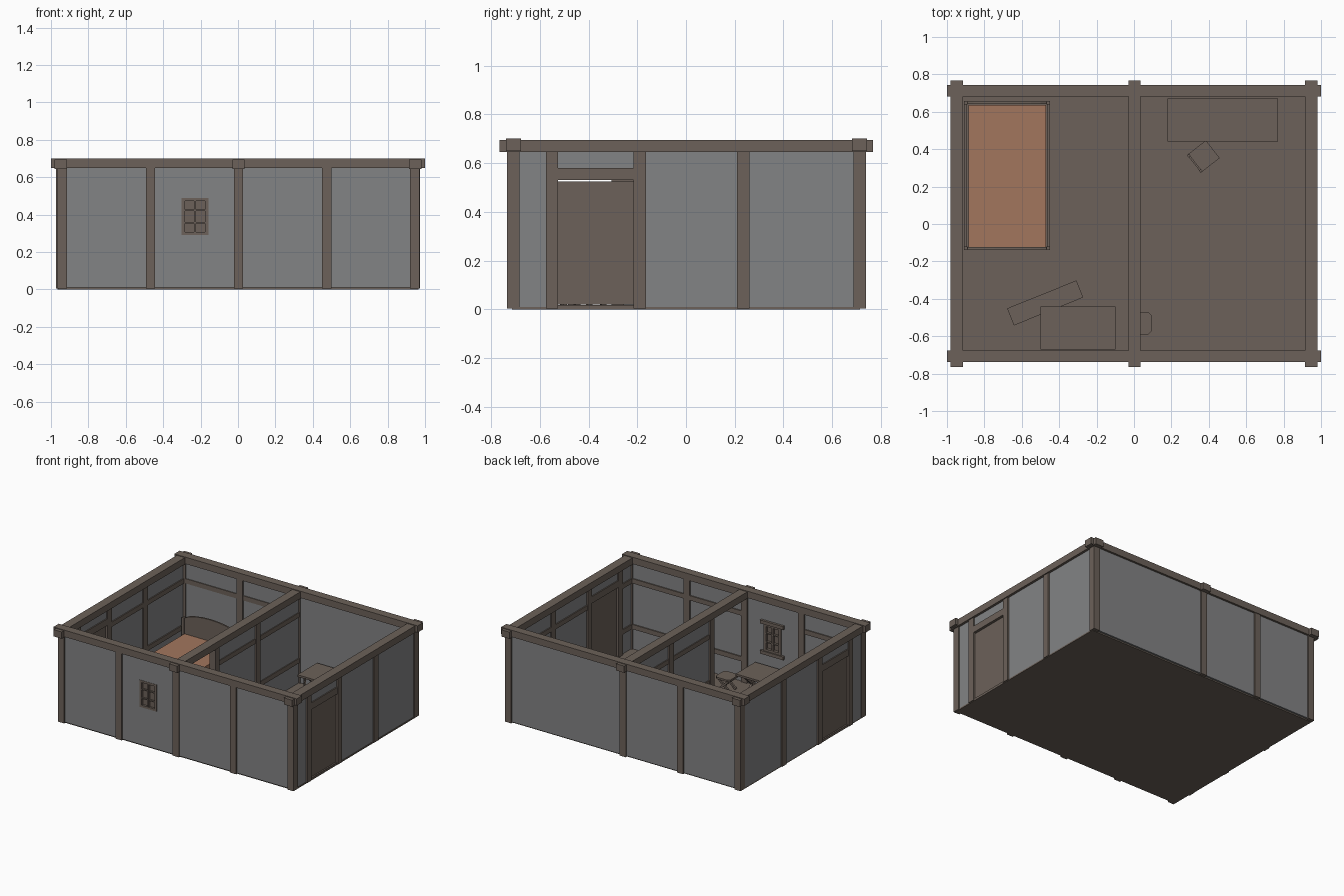
import bpy, math
from mathutils import Matrix, Vector

if "Cube" in bpy.data.objects:
    bpy.data.objects.remove(bpy.data.objects["Cube"])


def mat(name, col):
    m = bpy.data.materials.new(name)
    m.diffuse_color = (*col, 1)
    m.use_nodes = True
    m.node_tree.nodes["Principled BSDF"].inputs["Base Color"].default_value = m.diffuse_color
    return m


WOOD = mat("brown wood", (0.15, 0.12, 0.10))
GREY = mat("grey plaster", (0.225, 0.228, 0.232))
CLOTH = mat("orange cloth", (0.36, 0.18, 0.11))


def mesh(name, verts, faces, m, M=None):
    me = bpy.data.meshes.new(name)
    me.from_pydata([(M @ Vector(v)) if M else v for v in verts], [], faces)
    me.materials.append(m)
    o = bpy.data.objects.new(name, me)
    bpy.context.collection.objects.link(o)
    return o


def box(name, x0, x1, y0, y1, z0, z1, m=WOOD, M=None):
    v = [(x, y, z) for z in (z0, z1) for x, y in ((x0, y0), (x1, y0), (x1, y1), (x0, y1))]
    f = [(3, 2, 1, 0), (4, 5, 6, 7), (0, 1, 5, 4), (1, 2, 6, 5), (2, 3, 7, 6), (3, 0, 4, 7)]
    return mesh(name, v, f, m, M)


def prism_y(name, pts, y0, y1, m=WOOD):
    # extrude an x-z outline along y
    n = len(pts)
    v = [(x, y, z) for y in (y0, y1) for x, z in pts]
    f = [tuple(range(n)), tuple(range(2 * n - 1, n - 1, -1))]
    f += [(i, i + n, (i + 1) % n + n, (i + 1) % n) for i in range(n)]
    return mesh(name, v, f, m)


def prism_z(name, pts, z0, z1, m=WOOD):
    n = len(pts)
    v = [(x, y, z) for z in (z0, z1) for x, y in pts]
    f = [tuple(range(n - 1, -1, -1)), tuple(range(n, 2 * n))]
    f += [(i, (i + 1) % n, (i + 1) % n + n, i + n) for i in range(n)]
    return mesh(name, v, f, m)


def strut(name, a, b, w, M=None):
    # square bar between two points
    a, b = Vector(a), Vector(b)
    if M:
        a, b = M @ a, M @ b
    T = Matrix.Translation(a) @ (b - a).to_track_quat('Z', 'Y').to_matrix().to_4x4()
    box(name, -w, w, -w, w, 0, (b - a).length, WOOD, T)


# floor
box("floor", -0.96, 0.965, -0.715, 0.715, 0, 0.01)

# top beams
for yc in (-0.708, 0.712):
    box("long_beam", -1, 1, yc - 0.031, yc + 0.031, 0.65, 0.70)
for xc in (-0.947, 0.003, 0.947):
    box("cross_beam", xc - 0.033, xc + 0.033, -0.765, 0.768, 0.645, 0.695)

# front and back posts
P = 0.025
front_x = [-0.94, -0.468, 0.003, 0.475, 0.945]
for x in front_x:
    box("front_post", x - P, x + P, -0.735, -0.683, 0.004, 0.65)
for x in (-0.94, -0.468, 0.003, 0.945):
    box("back_post", x - P, x + P, 0.688, 0.738, 0.004, 0.65)

# side posts
side_y = [-0.709, -0.55, -0.19, 0.235, 0.713]
for s in (-1, 1):
    for y in side_y[1:4]:
        box("side_post", s * 0.947 - P, s * 0.947 + P, y - P, y + P, 0.004, 0.65)

# front wall panels, with a window opening in the second bay
WX0, WX1, WZ0, WZ1 = -0.30, -0.16, 0.29, 0.49
for i, (a, b) in enumerate(zip(front_x, front_x[1:])):
    parts = [(a, b, 0.01, 0.66)]
    if i == 1:
        parts = [(a, WX0, 0.01, 0.66), (WX1, b, 0.01, 0.66),
                 (WX0, WX1, 0.01, WZ0), (WX0, WX1, WZ1, 0.66)]
    for x0, x1, z0, z1 in parts:
        box("front_panel", x0, x1, -0.726, -0.694, z0, z1, GREY)
box("back_panel", -0.95, 0.95, 0.696, 0.728, 0.01, 0.66, GREY)

# side wall panels and doors
for s in (-1, 1):
    def sbox(name, d0, d1, y0, y1, z0, z1, m=WOOD):
        xs = sorted((s * d0, s * d1))
        box(name, xs[0], xs[1], y0, y1, z0, z1, m)
    for i, (a, b) in enumerate(zip(side_y, side_y[1:])):
        if i == 1:
            sbox("door", 0.94, 0.956, -0.525, -0.215, 0.02, 0.525)
            sbox("door_lintel", 0.924, 0.970, -0.54, -0.2, 0.53, 0.58)
            sbox("door_sill", 0.93, 0.964, -0.54, -0.2, 0.0, 0.018)
            sbox("over_door_panel", 0.932, 0.962, -0.54, -0.2, 0.58, 0.66, GREY)
        else:
            sbox("side_panel", 0.932, 0.962, a, b, 0.01, 0.66, GREY)
            for z in (0.16, 0.5):
                sbox("side_rail", 0.924, 0.94, a, b, z, z + 0.035)

# inside rails of front and back walls
for z in (0.16, 0.5):
    for x0, x1 in ((-0.93, -0.468), (0.0, 0.94)):
        box("front_rail", x0, x1, -0.70, -0.686, z, z + 0.035)
    box("back_rail", -0.93, 0.0, 0.69, 0.70, z, z + 0.035)

# window: recessed pane, bars, inside casing
cx, cz = (WX0 + WX1) / 2, (WZ0 + WZ1) / 2
box("window_pane", WX0, WX1, -0.712, -0.706, WZ0, WZ1)
for y0, y1 in ((-0.728, -0.712), (-0.706, -0.684)):
    for x in (WX0 + 0.008, WX1 - 0.008):
        box("window_jamb", x - 0.009, x + 0.009, y0, y1, WZ0, WZ1)
    for z in (WZ0 + 0.008, WZ1 - 0.008):
        box("window_head", WX0, WX1, y0, y1, z - 0.008, z + 0.008)
    box("window_mullion", cx - 0.005, cx + 0.005, y0, y1, WZ0, WZ1)
    for k in (-1, 1):
        box("window_bar", WX0, WX1, y0 + 0.002, y1 - 0.002, cz + k * 0.033 - 0.004, cz + k * 0.033 + 0.004)
for z in (WZ0 - 0.025, WZ1):
    box("window_casing", WX0 - 0.025, WX1 + 0.025, -0.696, -0.676, z, z + 0.025)

# partition wall with a doorway at the front end
box("partition_panel", -0.01, 0.016, -0.28, 0.70, 0.01, 0.65, GREY)
for y in (-0.28, 0.2):
    box("partition_post", 0.003 - P, 0.003 + P, y - P, y + P, 0.01, 0.65)
for z in (0.16, 0.5):
    box("partition_rail", -0.016, 0.022, -0.28, 0.70, z, z + 0.035)

# bed
box("mattress", -0.885, -0.47, -0.122, 0.635, 0.10, 0.155, CLOTH)
for x in (-0.9, -0.458):
    box("bed_rail", x - 0.008, x + 0.008, -0.13, 0.65, 0.06, 0.125)
    for y, h in ((-0.13, 0.20), (0.648, 0.27)):
        box("bed_post", x - 0.01, x + 0.01, y - 0.01, y + 0.01, 0.01, h)
box("bed_base", -0.9, -0.458, -0.125, 0.645, 0.075, 0.10)
for y, h, r in ((-0.13, 0.17, 0.03), (0.648, 0.25, 0.06)):
    arc = [(-0.679 + 0.22 * math.cos(t), h + r * math.sin(t))
           for t in (math.pi * i / 10 for i in range(11))]
    prism_y("bed_board", [(-0.899, 0.05), (-0.459, 0.05)] + arc, y - 0.006, y + 0.006)


# tables, bench and stool on crossed legs
def trestle(name, cx, cy, lx, ly, h, ang=0, t=0.015):
    M = Matrix.Translation((cx, cy, 0)) @ Matrix.Rotation(math.radians(ang), 4, 'Z')
    box(name + "_top", -lx / 2, lx / 2, -ly / 2, ly / 2, h - t, h, WOOD, M)
    w = ly * 0.4
    xl = lx * 0.36
    for x in (-xl, xl):
        for k in (-1, 1):
            strut(name + "_leg", (x, -k * w, 0.01), (x, k * w, h - t), 0.008, M)
    strut(name + "_brace", (-xl, 0, h / 2), (xl, 0, h / 2), 0.007, M)


trestle("desk", 0.475, 0.555, 0.59, 0.23, 0.21)
trestle("table", -0.30, -0.555, 0.40, 0.23, 0.195)
trestle("bench", -0.475, -0.422, 0.40, 0.098, 0.11, 22)

# stool with clipped corners, in the doorway
sx, sy, r, c = 0.035, -0.53, 0.06, 0.018
pts = [(r, -r + c), (r, r - c), (r - c, r), (-r + c, r), (-r, r - c), (-r, -r + c), (-r + c, -r), (r - c, -r)]
prism_z("stool_seat", [(sx + a, sy + b) for a, b in pts], 0.098, 0.112)
for y in (-0.035, 0.035):
    for k in (-1, 1):
        strut("stool_leg", (sx - k * 0.05, sy + y, 0.01), (sx + k * 0.05, sy + y, 0.1), 0.007)

# chair, turned towards the desk
C = Matrix.Translation((0.37, 0.36, 0)) @ Matrix.Rotation(math.radians(38), 4, 'Z')
box("chair_seat", -0.06, 0.065, -0.06, 0.06, 0.108, 0.12, WOOD, C)
for y in (-0.052, 0.052):
    box("chair_front_leg", 0.048, 0.062, y - 0.007, y + 0.007, 0.01, 0.11, WOOD, C)
    box("chair_back_leg", -0.064, -0.05, y - 0.007, y + 0.007, 0.01, 0.24, WOOD, C)
for z in (0.15, 0.20):
    box("chair_back_slat", -0.062, -0.052, -0.055, 0.055, z, z + 0.03, WOOD, C)
